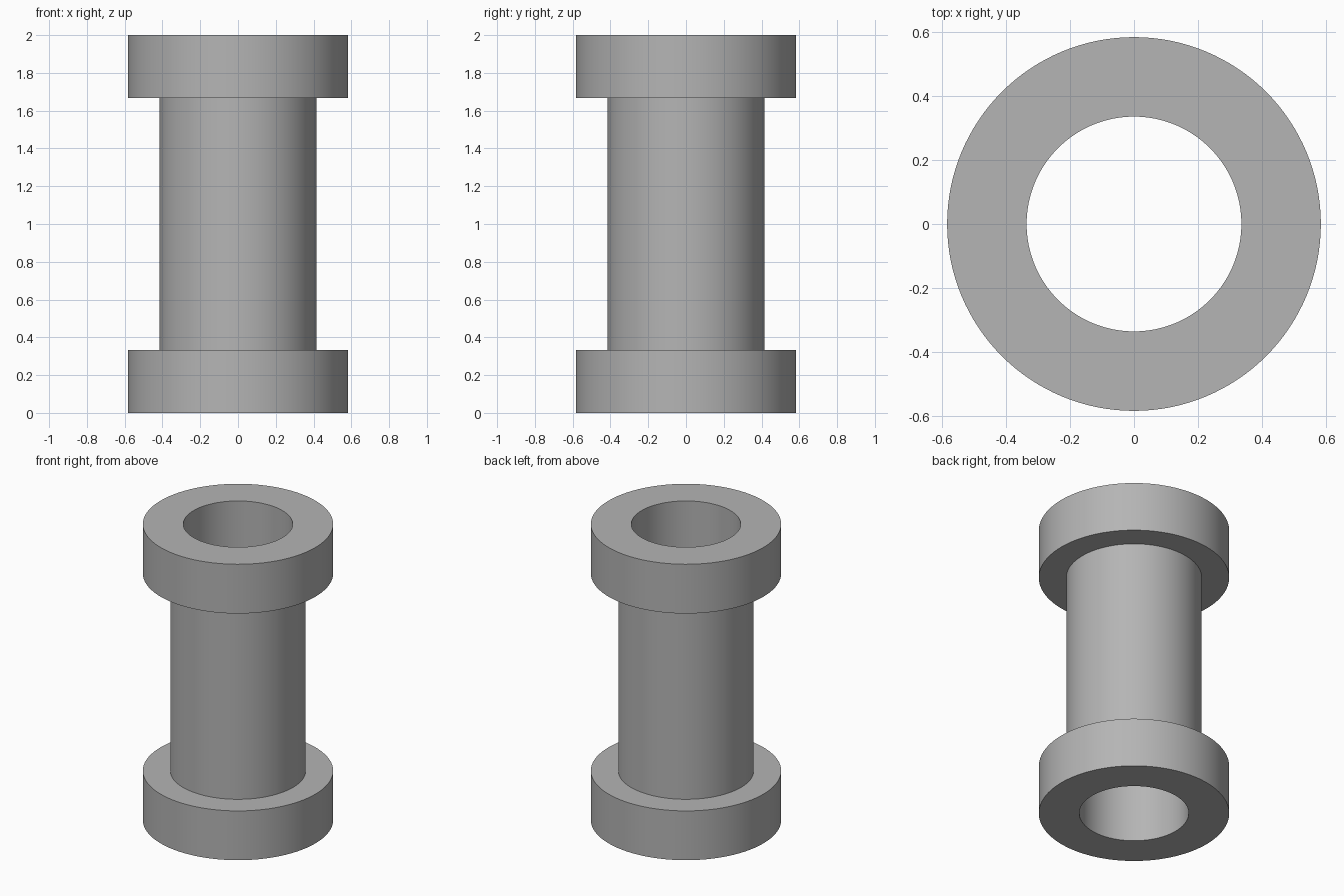
import bpy
import math

if "Cube" in bpy.data.objects:
    bpy.data.objects.remove(bpy.data.objects["Cube"])

SEGMENTS = 128
BORE_R, TUBE_R, FLANGE_R = 0.335, 0.415, 0.583
HEIGHT, FLANGE_H = 2.0, 0.333

grey = bpy.data.materials.new("plain grey")
grey.diffuse_color = (0.46, 0.46, 0.46, 1.0)
grey.use_nodes = True
grey.node_tree.nodes["Principled BSDF"].inputs["Base Color"].default_value = grey.diffuse_color


def lathe(name, profile, material):
    """Revolve a closed (radius, z) profile around the z axis."""
    n = len(profile)
    verts, faces = [], []
    for s in range(SEGMENTS):
        a = 2 * math.pi * s / SEGMENTS
        verts += [(r * math.cos(a), r * math.sin(a), z) for r, z in profile]
        t = (s + 1) % SEGMENTS
        for i in range(n):
            j = (i + 1) % n
            faces.append((s * n + i, t * n + i, t * n + j, s * n + j))
    mesh = bpy.data.meshes.new(name)
    mesh.from_pydata(verts, [], faces)
    mesh.materials.append(material)
    obj = bpy.data.objects.new(name, mesh)
    bpy.context.collection.objects.link(obj)
    bpy.context.view_layer.objects.active = obj
    obj.select_set(True)
    bpy.ops.object.shade_smooth_by_angle(angle=math.radians(30))
    obj.select_set(False)
    return obj


# Hollow tube with a thick flange at each end, as one counter-clockwise profile
lower = [(BORE_R, 0), (FLANGE_R, 0), (FLANGE_R, FLANGE_H), (TUBE_R, FLANGE_H)]
upper = [(r, HEIGHT - z) for r, z in reversed(lower)]
lathe("flanged_tube", lower + upper, grey)
